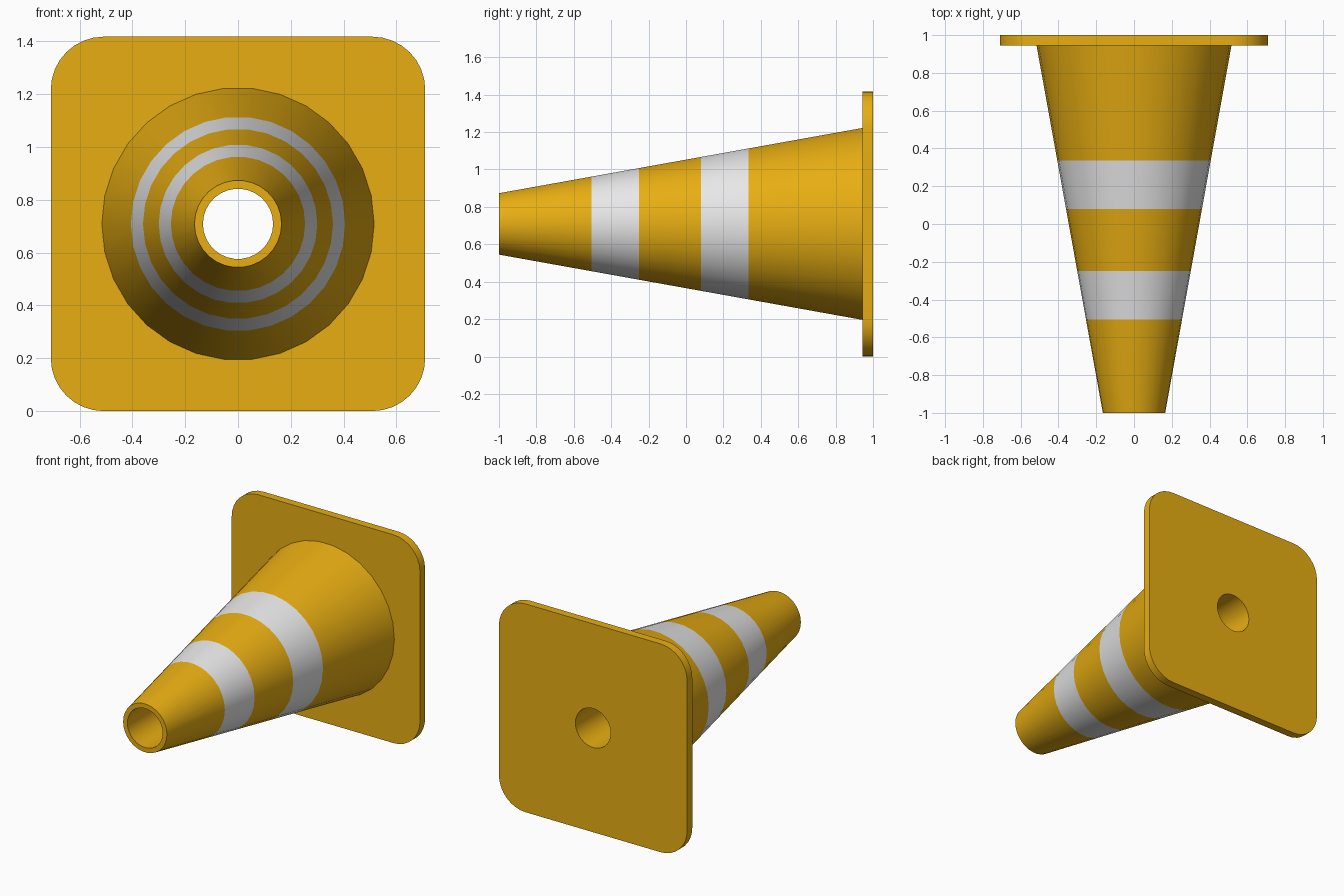
import bpy, bmesh, math
from mathutils import Vector

cube = bpy.data.objects.get("Cube")
if cube:
    bpy.data.objects.remove(cube, do_unlink=True)

SIDES = 30          # sides of the cone and its bore
HALF = 0.709        # half width of the base, also the axis height
BORE = 0.133
TIP_Y, PLATE_Y, BACK_Y = -1.0, 0.945, 1.0
TIP_R, FOOT_R = 0.165, 0.516


def material(name, rgb):
    mat = bpy.data.materials.new(name)
    mat.use_nodes = True
    mat.diffuse_color = (*rgb, 1)
    bsdf = next(n for n in mat.node_tree.nodes if n.type == 'BSDF_PRINCIPLED')
    bsdf.inputs["Base Color"].default_value = (*rgb, 1)
    return mat


orange = material("orange", (0.8, 0.42, 0.006))
white = material("reflective white", (0.8, 0.8, 0.8))


def ring(bm, radius, y):
    steps = [math.tau * i / SIDES for i in range(SIDES)]
    return [bm.verts.new((radius * math.cos(a), y, HALF + radius * math.sin(a))) for a in steps]


def finish(bm, name, mats):
    bmesh.ops.recalc_face_normals(bm, faces=bm.faces)
    mesh = bpy.data.meshes.new(name)
    bm.to_mesh(mesh)
    bm.free()
    for mat in mats:
        mesh.materials.append(mat)
    obj = bpy.data.objects.new(name, mesh)
    bpy.context.collection.objects.link(obj)
    bpy.ops.object.select_all(action='DESELECT')
    obj.select_set(True)
    bpy.context.view_layer.objects.active = obj
    bpy.ops.object.shade_smooth_by_angle(angle=math.radians(30))


# Hollow cone with two reflective bands
def cone_radius(y):
    return TIP_R + (FOOT_R - TIP_R) * (y - TIP_Y) / (PLATE_Y - TIP_Y)


bm = bmesh.new()
stops = [TIP_Y, -0.505, -0.25, 0.08, 0.335, PLATE_Y]
rings = [ring(bm, cone_radius(y), y) for y in stops]
rings += [ring(bm, BORE, PLATE_Y), ring(bm, BORE, TIP_Y)]
for k, lower in enumerate(rings):
    upper = rings[(k + 1) % len(rings)]
    for i in range(SIDES):
        j = (i + 1) % SIDES
        face = bm.faces.new((lower[i], lower[j], upper[j], upper[i]))
        face.material_index = 1 if k in (1, 3) else 0
finish(bm, "cone_body", [orange, white])

# Rounded square base with the bore running through it
bm = bmesh.new()
corner, arc = 0.2, 8
outline = []
for q in range(4):
    mid = math.pi / 4 + q * math.pi / 2
    reach = (HALF - corner) * math.sqrt(2)
    for s in range(arc + 1):
        a = q * math.pi / 2 + s * math.pi / 2 / arc
        outline.append(bm.verts.new((reach * math.cos(mid) + corner * math.cos(a), PLATE_Y,
                                     HALF + reach * math.sin(mid) + corner * math.sin(a))))
edges = []
for loop in (outline, ring(bm, BORE, PLATE_Y)):
    edges += [bm.edges.new((loop[i - 1], loop[i])) for i in range(len(loop))]
bmesh.ops.triangle_fill(bm, edges=edges, use_beauty=True, normal=Vector((0, -1, 0)))
front = bm.faces[:]
grown = bmesh.ops.extrude_face_region(bm, geom=front, use_keep_orig=True)
moved = [g for g in grown["geom"] if isinstance(g, bmesh.types.BMVert)]
bmesh.ops.translate(bm, verts=moved, vec=(0, BACK_Y - PLATE_Y, 0))
finish(bm, "base_plate", [orange])
